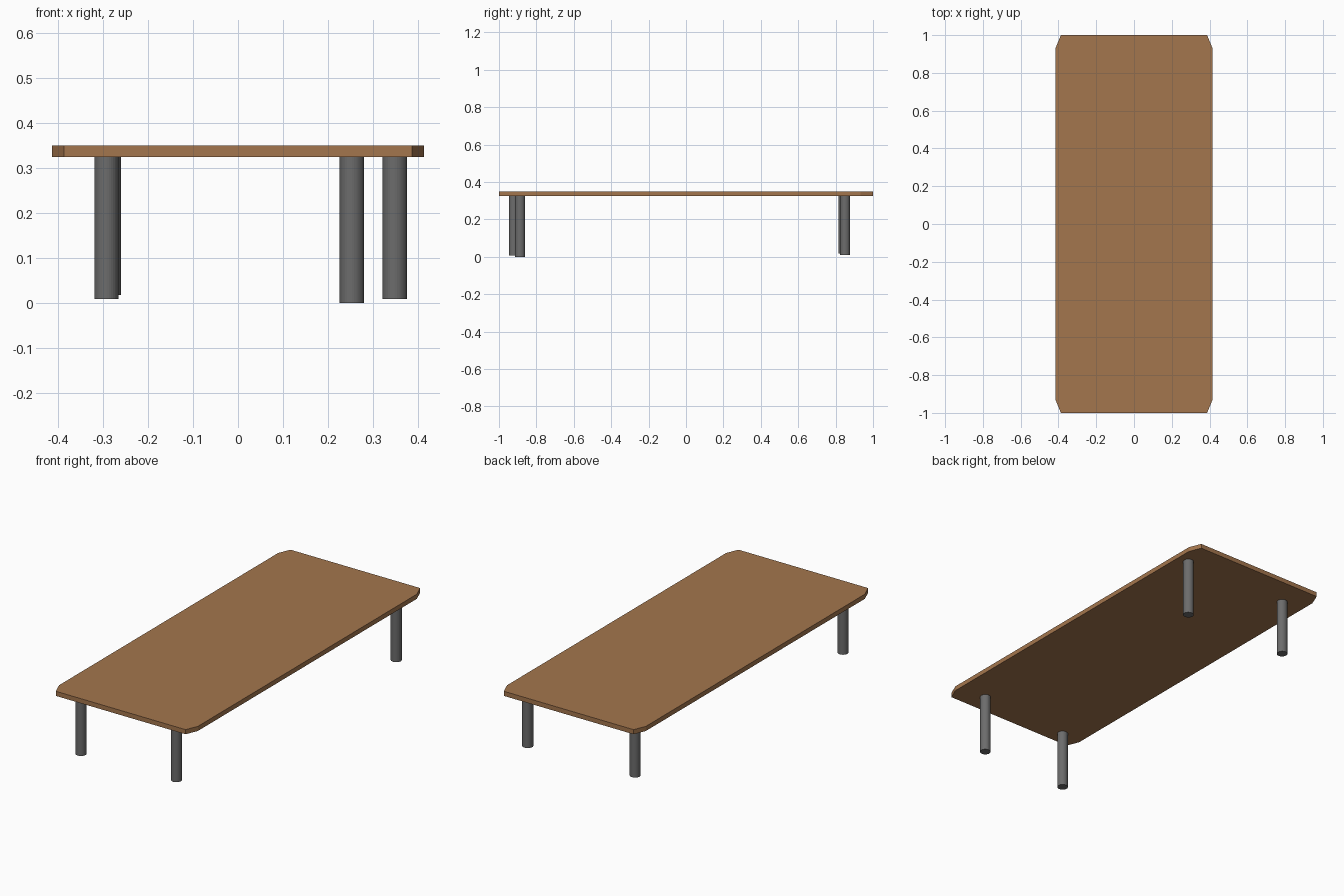
import bpy, bmesh

if "Cube" in bpy.data.objects:
    bpy.data.objects.remove(bpy.data.objects["Cube"])


def material(name, color):
    m = bpy.data.materials.new(name)
    m.diffuse_color = color
    m.use_nodes = True
    m.node_tree.nodes["Principled BSDF"].inputs["Base Color"].default_value = m.diffuse_color
    return m


wood = material("wood", (0.37, 0.18, 0.075, 1))
metal = material("dark_metal", (0.15, 0.15, 0.15, 1))

HALF_X, HALF_Y = 0.4145, 1.0
CUT_X, CUT_Y = 0.0275, 0.066
UNDERSIDE, SURFACE = 0.325, 0.35

# Tabletop: rectangle with clipped corners, extruded upward
outline = []
for sx, sy in ((1, 1), (-1, 1), (-1, -1), (1, -1)):
    pair = [(sx * HALF_X, sy * (HALF_Y - CUT_Y)),
            (sx * (HALF_X - CUT_X), sy * HALF_Y)]
    outline += pair if sx == sy else pair[::-1]

bm = bmesh.new()
face = bm.faces.new([bm.verts.new((x, y, UNDERSIDE)) for x, y in outline])
ext = bmesh.ops.extrude_face_region(bm, geom=[face])
top_verts = [g for g in ext["geom"] if isinstance(g, bmesh.types.BMVert)]
bmesh.ops.translate(bm, verts=top_verts, vec=(0, 0, SURFACE - UNDERSIDE))
bmesh.ops.recalc_face_normals(bm, faces=bm.faces)
mesh = bpy.data.meshes.new("tabletop")
bm.to_mesh(mesh)
bm.free()
tabletop = bpy.data.objects.new("tabletop", mesh)
tabletop.data.materials.append(wood)
bpy.context.collection.objects.link(tabletop)

# Legs: slightly uneven placement and length
legs = {
    "front_left_leg": (-0.293, -0.920, 0.008),
    "front_right_leg": (0.2535, -0.887, 0.0),
    "back_left_leg": (-0.287, 0.843, 0.017),
    "back_right_leg": (0.349, 0.851, 0.009),
}
for name, (x, y, foot) in legs.items():
    bpy.ops.mesh.primitive_cylinder_add(
        vertices=32, radius=0.027, depth=UNDERSIDE - foot,
        location=(x, y, (UNDERSIDE + foot) / 2))
    leg = bpy.context.object
    leg.name = name
    leg.data.materials.append(metal)
